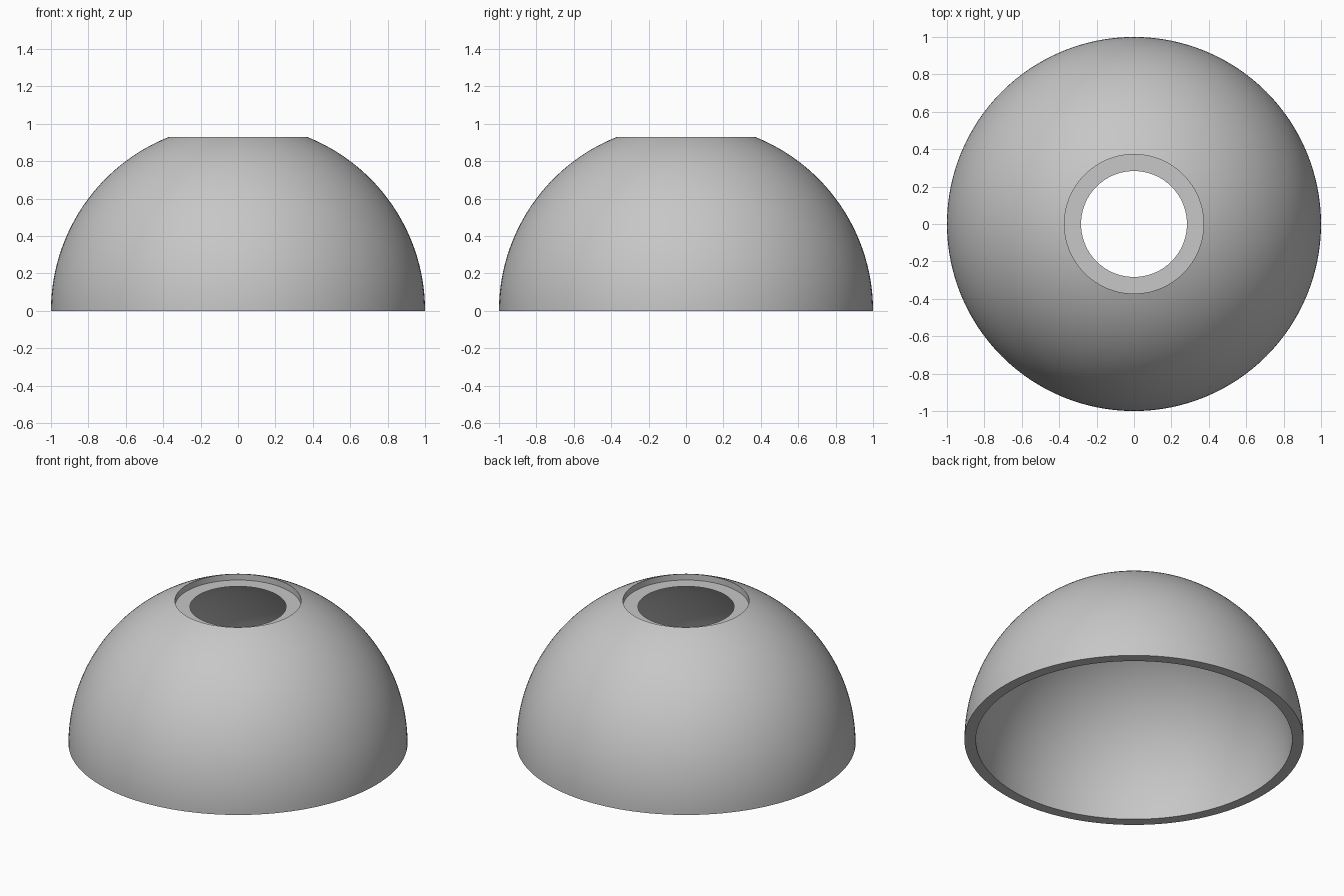
import bpy, bmesh, math

if "Cube" in bpy.data.objects:
    bpy.data.objects.remove(bpy.data.objects["Cube"])

OUTER, INNER = 1.0, 0.933      # shell radii
RIM, FLOOR = 0.372, 0.889      # recess radius and recess floor height
ARC, SIDES = 40, 128


def arc(radius, start, end, steps=ARC):
    """Points (r, z) along a circle, angles measured up from the base."""
    return [(radius * math.cos(start + (end - start) * i / steps),
             radius * math.sin(start + (end - start) * i / steps))
            for i in range(steps + 1)]


# Shell cross-section: outer dome, recess corner, inner dome back to the base
profile = arc(OUTER, 0, math.acos(RIM / OUTER))
profile.append((RIM, FLOOR))
profile += arc(INNER, math.asin(FLOOR / INNER), 0)

# Revolve the closed cross-section around z
bm = bmesh.new()
verts = [bm.verts.new((r, 0, z)) for r, z in profile]
edges = [bm.edges.new((verts[i], verts[(i + 1) % len(verts)]))
         for i in range(len(verts))]
bmesh.ops.spin(bm, geom=verts + edges, cent=(0, 0, 0), axis=(0, 0, 1),
               angle=math.tau, steps=SIDES, use_merge=False)
bmesh.ops.remove_doubles(bm, verts=bm.verts[:], dist=1e-4)
bmesh.ops.recalc_face_normals(bm, faces=bm.faces[:])

mesh = bpy.data.meshes.new("dome_shell")
bm.to_mesh(mesh)
bm.free()
dome = bpy.data.objects.new("dome_shell", mesh)
bpy.context.collection.objects.link(dome)

# Plain grey
grey = bpy.data.materials.new("light_grey")
grey.diffuse_color = (0.57, 0.57, 0.57, 1)
grey.use_nodes = True
grey.node_tree.nodes["Principled BSDF"].inputs["Base Color"].default_value = grey.diffuse_color
mesh.materials.append(grey)

# Smooth domes with crisp rims
bpy.context.view_layer.objects.active = dome
dome.select_set(True)
bpy.ops.object.shade_smooth_by_angle(angle=math.radians(30))
